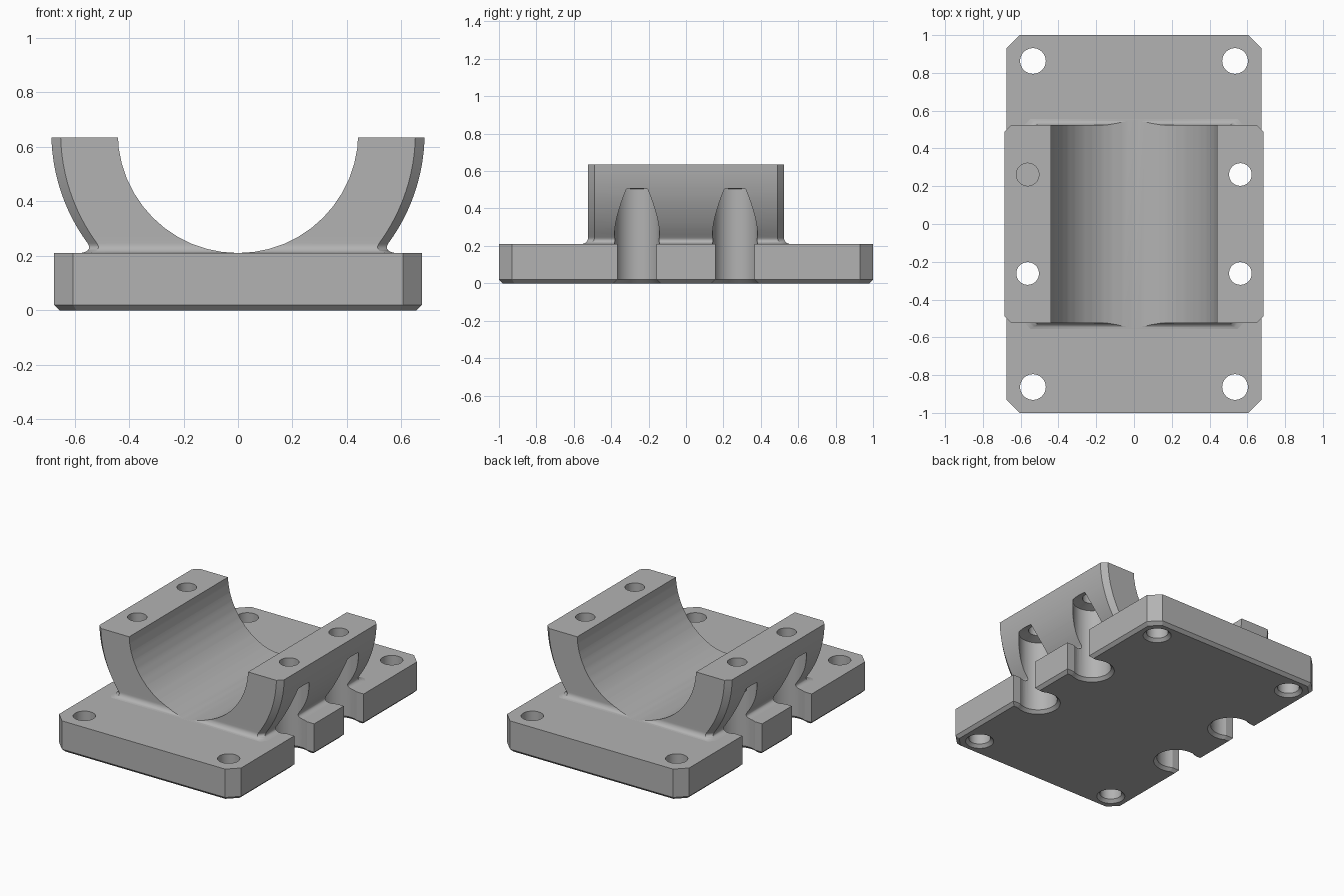
import bpy, bmesh
from math import sqrt, sin, cos, pi, radians

cube = bpy.data.objects.get("Cube")
if cube:
    bpy.data.objects.remove(cube, do_unlink=True)

# One flat colour
grey = bpy.data.materials.new("machined_grey")
grey.use_nodes = True
grey.diffuse_color = (0.45, 0.45, 0.45, 1)
grey.node_tree.nodes["Principled BSDF"].inputs["Base Color"].default_value = (0.45, 0.45, 0.45, 1)


def loft(name, rings):
    """Skin a closed solid through rings of points, from bottom to top."""
    bm = bmesh.new()
    loops = [[bm.verts.new(p) for p in ring] for ring in rings]
    n = len(loops[0])
    for low, high in zip(loops, loops[1:]):
        for i in range(n):
            j = (i + 1) % n
            bm.faces.new((low[i], low[j], high[j], high[i]))
    bm.faces.new(loops[0][::-1])
    bm.faces.new(loops[-1])
    bmesh.ops.recalc_face_normals(bm, faces=bm.faces[:])
    mesh = bpy.data.meshes.new(name)
    bm.to_mesh(mesh)
    bm.free()
    mesh.materials.append(grey)
    obj = bpy.data.objects.new(name, mesh)
    bpy.context.collection.objects.link(obj)
    return obj


def block_ring(hx, hy, cut, z, cx=0, cy=0):
    """Rectangle with chamfered corners."""
    quarter = [(hx, hy - cut), (hx - cut, hy)]
    pts = quarter + [(-x, y) for x, y in quarter[::-1]]
    pts += [(-x, -y) for x, y in pts]
    return [(cx + x, cy + y, z) for x, y in pts]


def turned(name, profile, cx, cy, sides=40):
    """Vertical turned solid from (radius, height) pairs."""
    return loft(name, [[(cx + r * cos(2 * pi * i / sides), cy + r * sin(2 * pi * i / sides), z)
                        for i in range(sides)] for r, z in profile])


def combine(target, tool, operation):
    mod = target.modifiers.new(operation.lower(), 'BOOLEAN')
    mod.operation = operation
    mod.solver = 'EXACT'
    mod.object = tool
    bpy.ops.object.select_all(action='DESELECT')
    bpy.context.view_layer.objects.active = target
    target.select_set(True)
    bpy.ops.object.modifier_apply(modifier=mod.name)
    bpy.data.objects.remove(tool, do_unlink=True)


PLATE_TOP = 0.21
EDGE = 0.02

# Base plate with cut corners and a chamfered underside
block = loft("bearing_block", [block_ring(0.655, 0.98, 0.062, 0),
                               block_ring(0.675, 1, 0.07, EDGE),
                               block_ring(0.675, 1, 0.07, PLATE_TOP)])

# Cradle: round flanks, chamfered ends and a fillet at the foot
FILLET, OUTER, TOP, AXIS = 0.036, 0.685, 0.635, 0.652


def cradle_ring(z):
    rest = max(0, FILLET - max(0, z - PLATE_TOP))
    flare = FILLET - sqrt(FILLET ** 2 - rest ** 2)
    half = sqrt(OUTER ** 2 - (AXIS - max(z, PLATE_TOP)) ** 2)
    return block_ring(half + 1.8 * flare, 0.523 + flare, 0.034, z)


levels = [0.1] + [PLATE_TOP - 0.0005 + FILLET * (1 - cos(pi / 2 * i / 8)) for i in range(8)]
levels += [0.247 + (TOP - 0.247) * i / 16 for i in range(17)]
combine(block, loft("cradle", [cradle_ring(z) for z in levels]), 'UNION')

# Half-round bore along the block
BORE = 0.4415
bore = loft("bore", [[(BORE * cos(2 * pi * i / 48), y, AXIS + BORE * sin(2 * pi * i / 48))
                      for i in range(48)] for y in (-1.2, 1.2)])
combine(block, bore, 'DIFFERENCE')

for sx in (-1, 1):
    for sy in (-1, 1):
        # Mounting hole in each plate corner
        hole = turned("mounting_hole", [(0.098, -0.01), (0.068, EDGE), (0.068, 0.3)],
                      sx * 0.535, sy * 0.863)
        combine(block, hole, 'DIFFERENCE')
        # Bolt pocket behind the flank, open to the side through a neck
        bx, by = sx * 0.563, sy * 0.262
        pocket = turned("bolt_pocket", [(0.15, -0.01), (0.12, EDGE), (0.12, 0.503), (0.05, 0.525)],
                        bx, by)
        combine(block, pocket, 'DIFFERENCE')
        neck = loft("pocket_neck", [block_ring(0.1, w, 0.001, z, sx * 0.665, by)
                                    for w, z in ((0.135, -0.01), (0.105, EDGE), (0.105, 0.28))])
        combine(block, neck, 'DIFFERENCE')
        # Bolt hole through the cradle top
        bolt = turned("bolt_hole", [(0.06, 0.45), (0.06, 0.8)], bx, by)
        combine(block, bolt, 'DIFFERENCE')

# Smooth the curved walls, keep flat faces crisp
bpy.ops.object.select_all(action='DESELECT')
bpy.context.view_layer.objects.active = block
block.select_set(True)
bpy.ops.object.shade_smooth_by_angle(angle=radians(25))
weighted = block.modifiers.new("weighted_normals", 'WEIGHTED_NORMAL')
weighted.keep_sharp = True
